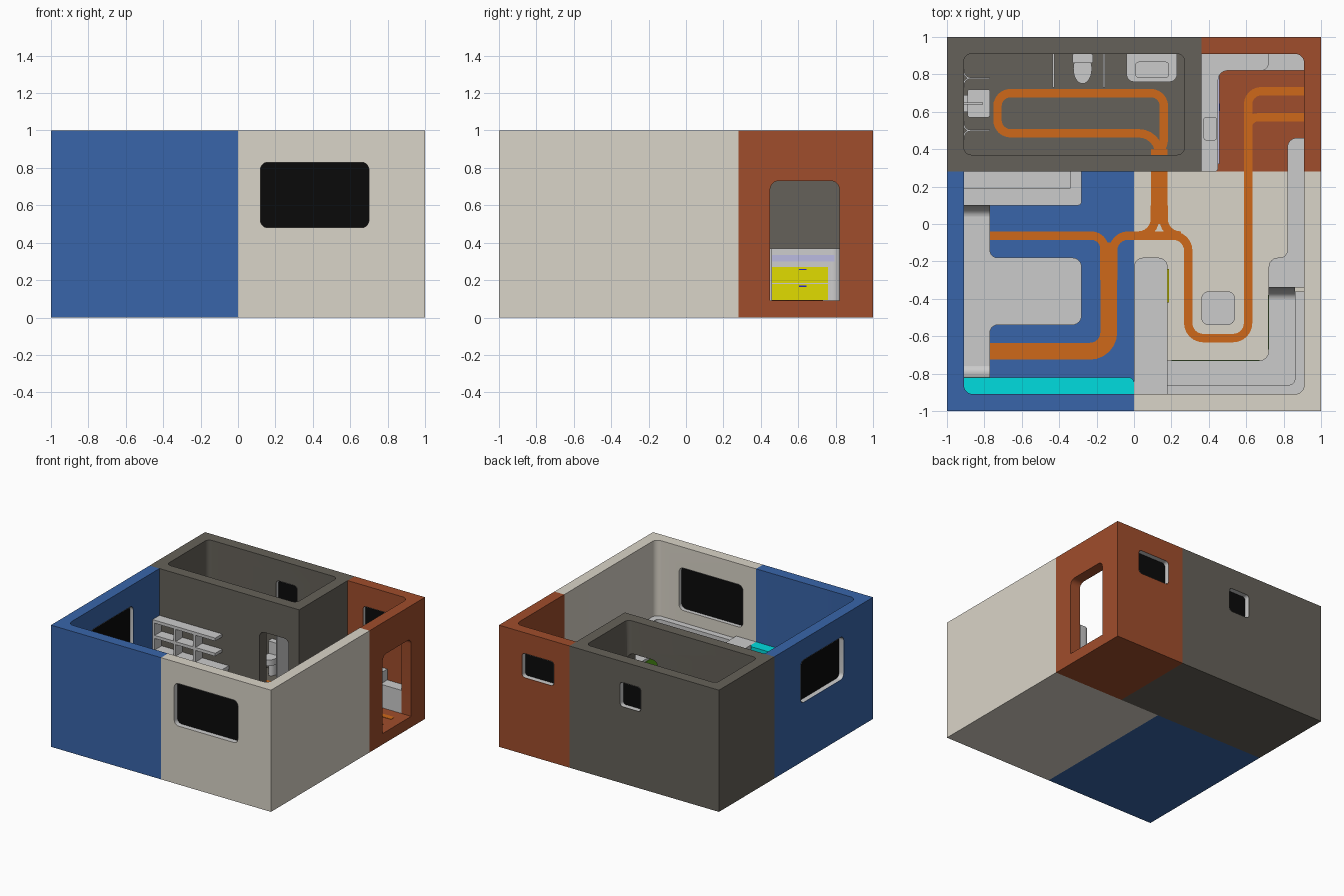
import bpy, bmesh, math
from mathutils import Vector

if "Cube" in bpy.data.objects:
    bpy.data.objects.remove(bpy.data.objects["Cube"])

F = 0.09  # floor level
COL = dict(blue=(.04, .13, .4), beige=(.7, .66, .58), dark=(.13, .12, .1), brick=(.35, .075, .025),
           orange=(.62, .14, .01), black=(.003, .003, .003), cyan=(0, .72, .74), yellow=(.75, .72, 0),
           green=(.1, .4, .01), lavender=(.5, .5, .75), navy=(.02, .02, .5))
MAT = {}
for k, c in COL.items():
    MAT[k] = bpy.data.materials.new(k)
    MAT[k].diffuse_color = (*c, 1)


def fillet(pts, closed=True, n=7):
    """Round the corners given as (x, y, r) with circular arcs."""
    out = []
    for i, p in enumerate(pts):
        c = Vector(p[:2])
        if len(p) < 3 or (not closed and i in (0, len(pts) - 1)):
            out.append(c)
            continue
        r = p[2]
        a = c + (Vector(pts[i - 1][:2]) - c).normalized() * r
        b = c + (Vector(pts[(i + 1) % len(pts)][:2]) - c).normalized() * r
        for k in range(n):
            t = k / (n - 1)
            u, v, w = (1 - t) ** 2, 1.41421 * t * (1 - t), t * t
            out.append((a * u + c * v + b * w) / (u + v + w))
    return out


def rrect(x0, x1, y0, y1, r=0.04, rb=None):
    rb = r if rb is None else rb
    pts = [(x0, y0, rb), (x1, y0, rb), (x1, y1, r), (x0, y1, r)]
    return fillet([p if p[2] else p[:2] for p in pts])


def ribbon(pts, w):
    """Outline of a strip that follows a rounded centre line."""
    c = fillet(pts, False)
    left, right = [], []
    for i, p in enumerate(c):
        d = (c[min(i + 1, len(c) - 1)] - c[max(i - 1, 0)]).normalized()
        nrm = Vector((-d.y, d.x)) * w / 2
        left.append(p + nrm)
        right.append(p - nrm)
    return left + right[::-1]


def prism(name, pts, a, b, col=None, axis='z', caps=True):
    def at(p, h):
        return {'z': (p[0], p[1], h), 'y': (p[0], h, p[1]), 'x': (h, p[0], p[1])}[axis]
    bm = bmesh.new()
    lo = [bm.verts.new(at(p, a)) for p in pts]
    hi = [bm.verts.new(at(p, b)) for p in pts]
    for i in range(len(pts)):
        j = (i + 1) % len(pts)
        bm.faces.new((lo[i], lo[j], hi[j], hi[i]))
    if caps:
        bm.faces.new(lo)
        bm.faces.new(hi)
    bmesh.ops.recalc_face_normals(bm, faces=bm.faces)
    if not caps:
        bmesh.ops.reverse_faces(bm, faces=bm.faces)
    me = bpy.data.meshes.new(name)
    bm.to_mesh(me)
    bm.free()
    ob = bpy.data.objects.new(name, me)
    bpy.context.collection.objects.link(ob)
    if col:
        me.materials.append(MAT[col])
    return ob


def box(name, x0, x1, y0, y1, z0, z1, col=None):
    return prism(name, [(x0, y0), (x1, y0), (x1, y1), (x0, y1)], z0, z1, col)


def cut(ob, cutters):
    for c in cutters:
        m = ob.modifiers.new('cut', 'BOOLEAN')
        m.operation, m.solver, m.object = 'DIFFERENCE', 'EXACT', c
    me = bpy.data.meshes.new_from_object(ob.evaluated_get(bpy.context.evaluated_depsgraph_get()))
    ob.modifiers.clear()
    ob.data = me
    for c in cutters:
        bpy.data.objects.remove(c)


def cavity():
    return prism('cutter', rrect(-.91, .91, -.91, .91, .05), F, 1.2)


def window(axis, a0, a1, z0, side):
    """Black pane and pale lining; returns the hole cutter."""
    r = .04 if a1 - a0 > .4 else .025
    lo, hi = sorted((side * .91, side))
    prism('window_pane', rrect(a0, a1, z0, .83, r), side * .95 - .01, side * .95 + .01, 'black', axis)
    e = .002
    prism('window_lining', rrect(a0 + e, a1 - e, z0 + e, .83 - e, r), lo, hi, None, axis, False)
    return prism('cutter', rrect(a0, a1, z0, .83, r), lo - .05, hi + .05, None, axis)


# room shells
cut(box('bedroom_shell', -1, 0, -1, .28, 0, 1, 'blue'), [cavity(), window('x', -.62, -.06, .48, -1)])
cut(box('lounge_shell', 0, 1, -1, .28, 0, 1, 'beige'), [cavity(), window('y', .12, .70, .48, -1)])
cut(box('entry_shell', .36, 1, .28, 1, 0, 1, 'brick'),
    [cavity(), window('y', .50, .79, .63, 1),
     prism('cutter', rrect(.45, .82, F, .73, .045, 0), .85, 1.1, None, 'x')])
cut(box('bathroom_shell', -1, .36, .28, 1, 0, 1, 'dark'),
    [prism('cutter', rrect(-.91, .27, .37, .91, .04), F, 1.2), window('y', -.29, -.10, .63, 1),
     prism('cutter', rrect(0, .265, F, .73, .045, 0), .2, .45, None, 'y')])

# orange walking routes on the floor
for pts, w in [
    ([(.135, .37), (.16, .44, .02), (.16, .70, .07), (-.73, .70, .07), (-.73, .59)], .045),
    ([(-.73, .60), (-.73, .485, .07), (.135, .485, .11), (.135, .36)], .045),
    ([(.135, .40), (.135, 0)], .09),
    ([(.112, .1), (.112, -.062, .09), (0, -.062)], .045),
    ([(.158, .1), (.158, -.062, .09), (.24, -.062)], .045),
    ([(-.77, -.062), (-.158, -.062, .07), (-.158, -.3)], .045),
    ([(-.112, -.3), (-.112, -.062, .08), (.29, -.062, .08), (.29, -.61, .08), (.61, -.61, .08),
      (.61, .71, .07), (.91, .71)], .045),
    ([(-.135, -.1), (-.135, -.68, .1), (-.77, -.68)], .09),
    ([(.61, .45), (.61, .57, .05), (.91, .57)], .045)]:
    prism('floor_route', ribbon(pts, w), F - .005, F + .003, 'orange')

# bed with side bench, wardrobe, desk and wall shelves
prism('bed', fillet([(-.91, -.82), (-.77, -.82), (-.77, -.54, .04), (-.28, -.54, .05), (-.28, -.18, .05),
                     (-.77, -.18, .04), (-.77, .1), (-.91, .1)]), F, .25)
prism('wardrobe', fillet([(-.91, -.91), (0, -.91), (0, -.82, .03), (-.91, -.82)]), F, .40, 'cyan')
prism('desk_top', fillet([(-.91, .1), (-.28, .1, .02), (-.28, .28), (-.91, .28)]), .34, .37)
box('desk_side', -.31, -.285, .11, .28, F, .34)
box('desk_drawers', -.91, -.77, .1, .28, F, .34)
for z in (.465, .59):
    box('wall_shelf', -.91, -.34, .19, .28, z, z + .025)
for x in (-.91, -.72, -.54):
    box('shelf_divider', x, x + .02, .19, .28, .37, .60)


def ramp(name, x0, x1, y0, y1, z0, z1):
    """Curved rise from a seat to a higher level."""
    n = 8
    arc = [(y0 + (y1 - y0) * math.sin(k / n * math.pi / 2), z1 - (z1 - z0) * math.cos(k / n * math.pi / 2))
           for k in range(n + 1)]
    prism(name, arc + [(y1, z0)], x0, x1, None, 'x')


ramp('bed_end_rise', -.91, -.77, .04, .1, .25, .37)
ramp('bed_end_rise', -.91, -.77, -.76, -.82, .25, .40)

# lounge seating, divider, sideboard and stool
prism('divider_cabinet', fillet([(0, -.91), (.18, -.91), (.18, -.18, .05), (0, -.18, .05)]), F, .40)
box('divider_door', .18, .186, -.42, -.24, .12, .36, 'yellow')
prism('sofa_seat', fillet([(.18, -.91), (.91, -.91, .04), (.91, -.36), (.72, -.36), (.72, -.73, .05),
                           (.18, -.73)]), F, .22)
prism('sofa_back', fillet([(.18, -.91), (.91, -.91, .04), (.91, -.36), (.86, -.36), (.86, -.86, .03),
                           (.18, -.86)]), .22, .38)
box('sofa_front_panel', .716, .72, -.67, -.38, .1, .2, 'green')
box('sofa_front_panel', .2, .67, -.73, -.726, .1, .2, 'green')
prism('sideboard', fillet([(.91, -.34), (.72, -.34), (.72, -.18, .05), (.82, -.18, .04), (.82, .46, .05),
                           (.91, .46)]), F, .37)
ramp('sofa_arm_rise', .72, .86, -.40, -.34, .22, .37)
prism('stool', rrect(.36, .54, -.54, -.36, .04), F, .22)

# kitchen counter and entry bench
counter = prism('kitchen_counter', fillet([(.36, .28), (.45, .28, .02), (.45, .82, .05), (.72, .82, .04),
                                           (.72, .91), (.36, .91)]), F, .37)
cut(counter, [prism('cutter', rrect(.375, .44, .45, .57, .01), .33, .5)])
prism('entry_bench', fillet([(.68, .82), (.91, .82), (.91, .91, .04), (.68, .91)]), F, .28)
for z0, z1 in ((.095, .18), (.184, .27)):
    box('drawer_front', .45, .455, .32, .76, z0, z1, 'yellow')
    box('drawer_handle', .455, .46, .605, .645, z1 - .016, z1 - .01, 'navy')
box('counter_trim', .45, .456, .32, .82, .30, .335, 'lavender')

# toilet, privacy panels and vanity
bowl = [(-.275 + .05 * math.cos(k * math.pi / 12), .83 + .08 * math.sin(k * math.pi / 12)) for k in range(24)]
foot = [(-.275 + (x + .275) * .6, .85 + (y - .83) * .6) for x, y in bowl]
prism('toilet_foot', foot, F, .19)
prism('toilet_bowl', bowl, .19, .24)
prism('toilet_tank', rrect(-.33, -.22, .86, .91, .01), .19, .34)
for x in (-.43, -.16):
    box('privacy_panel', x - .005, x + .005, .73, .91, F, .50)
vanity = prism('vanity', fillet([(-.04, .91), (-.04, .76, .04), (.23, .76, .04), (.23, .91)]), .28, .36)
cut(vanity, [prism('cutter', rrect(.01, .185, .785, .865, .015), .31, .5)])
box('vanity_stand', .03, .17, .83, .91, F, .28)

# shower corner: basin, pipe and curved screens
prism('wash_basin', rrect(-.89, -.77, .57, .72, .012), .30, .36)
box('basin_stand', -.91, -.84, .60, .69, F, .33)
box('tap_pipe', -.91, -.82, .64, .65, .40, .41)
box('tap_spout', -.825, -.81, .637, .653, .36, .41)
for y, s in ((.78, 1), (.50, -1)):
    for d in (-1, 1):
        prism('shower_screen', ribbon([(-.91, y + s * .0 + d * .05), (-.91, y, .035), (-.77, y)], .008), F, .50)

# smooth the rounded sides, keep the edges crisp
for ob in bpy.context.scene.objects:
    ob.select_set(True)
    bpy.context.view_layer.objects.active = ob
bpy.ops.object.shade_smooth_by_angle(angle=math.radians(30))

for m in bpy.data.materials:
    if m.users and not m.is_grease_pencil:
        m.use_nodes = True
        m.node_tree.nodes["Principled BSDF"].inputs["Base Color"].default_value = m.diffuse_color
